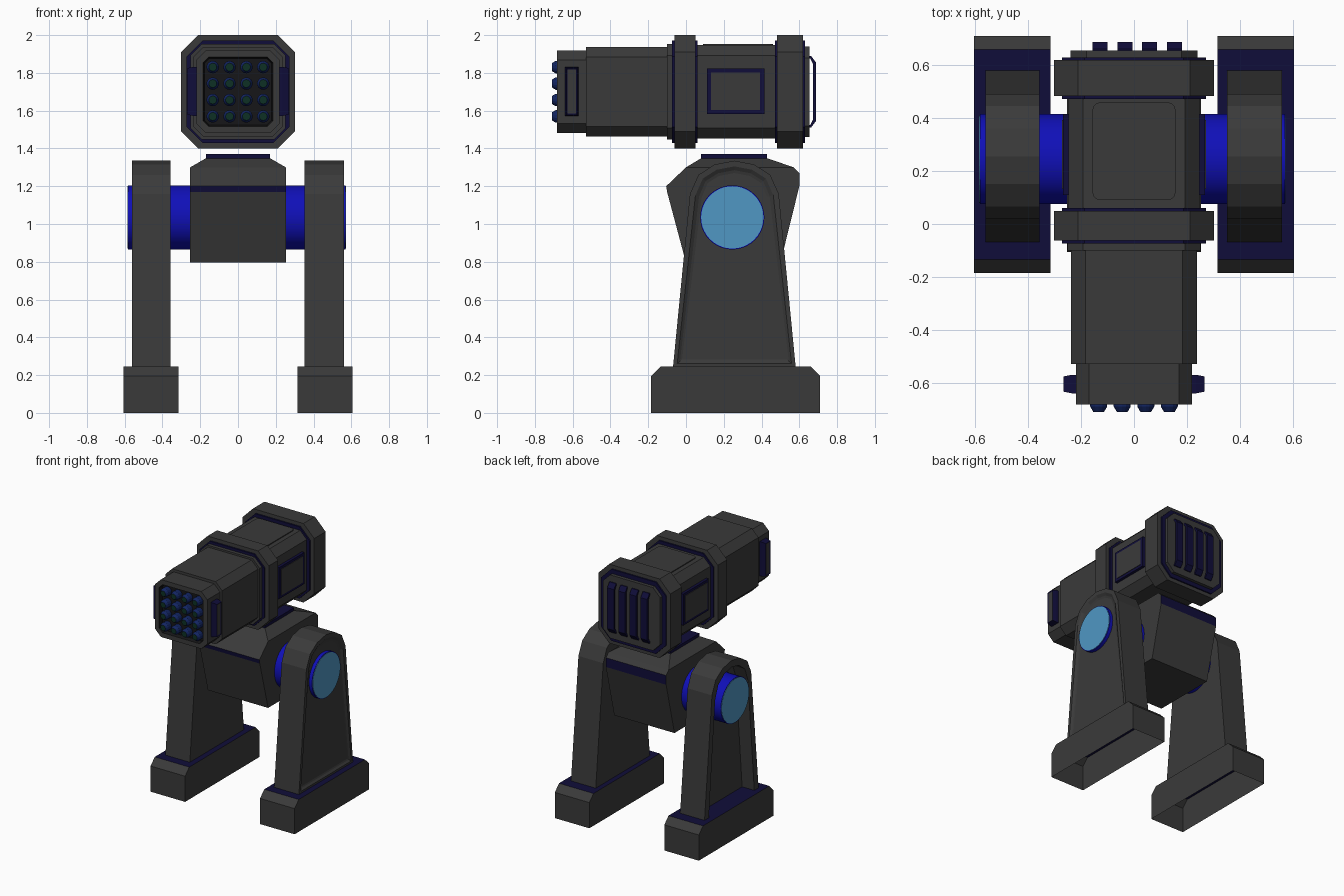
import bpy, bmesh, math
from mathutils import Matrix, Vector

cube = bpy.data.objects.get("Cube")
if cube:
    bpy.data.objects.remove(cube, do_unlink=True)


def material(name, r, g, b):
    m = bpy.data.materials.new(name)
    m.use_nodes = True
    m.diffuse_color = (r, g, b, 1)
    m.node_tree.nodes["Principled BSDF"].inputs["Base Color"].default_value = (r, g, b, 1)
    return m


GREY = material("dark grey", .042, .042, .042)
NAVY = material("navy trim", .005, .004, .042)
BLUE = material("axle blue", .005, .005, .48)
SKY = material("light blue", .08, .31, .55)
BLACK = material("launcher black", .008, .008, .009)
SHELL = material("rocket blue", .006, .018, .12)
TIP = material("rocket green", .004, .03, .018)


def finish(name, bm, mats):
    me = bpy.data.meshes.new(name)
    bm.to_mesh(me)
    bm.free()
    for m in mats:
        me.materials.append(m)
    ob = bpy.data.objects.new(name, me)
    bpy.context.collection.objects.link(ob)
    return ob


def prism_mesh(pts, lo, hi, axis):
    """Extrude a (y, z) profile along x, or an (x, z) profile along y."""
    bm = bmesh.new()
    place = (lambda p: (lo, p[0], p[1])) if axis == "x" else (lambda p: (p[0], lo, p[1]))
    face = bm.faces.new([bm.verts.new(place(p)) for p in pts])
    out = bmesh.ops.extrude_face_region(bm, geom=[face])
    step = Vector((hi - lo, 0, 0)) if axis == "x" else Vector((0, hi - lo, 0))
    bmesh.ops.translate(bm, vec=step, verts=[v for v in out["geom"] if isinstance(v, bmesh.types.BMVert)])
    bmesh.ops.recalc_face_normals(bm, faces=bm.faces)
    bm.normal_update()
    return bm


def prism(name, pts, lo, hi, axis, mat):
    return finish(name, prism_mesh(pts, lo, hi, axis), [mat])


def octagon(hx, hz, c, cx=0, cz=1.7):
    quarter = [(hx, hz - c), (hx - c, hz)]
    right = [(x, -z) for x, z in reversed(quarter)] + quarter
    return [(cx + x, cz + z) for x, z in right + [(-x, -z) for x, z in right]]


def rect(u0, u1, v0, v1):
    return [(u0, v0), (u1, v0), (u1, v1), (u0, v1)]


def facing(bm, direction):
    return [f for f in bm.faces if f.normal.dot(Vector(direction)) > .9]


def cylinder(bm, radius, tip_radius, length, centre, turn, segments):
    mat = Matrix.Translation(centre) @ turn
    bmesh.ops.create_cone(bm, cap_ends=True, segments=segments, radius1=radius,
                          radius2=tip_radius, depth=length, matrix=mat)


# Feet: hollow shells with a navy top
foot = [(-.185, 0), (-.185, .195), (-.135, .245), (.66, .245), (.71, .195), (.71, 0)]
for side, s in (("left", 1), ("right", -1)):
    bm = prism_mesh(foot, s * .315, s * .605, "x")
    for f in facing(bm, (0, 0, 1)):
        f.material_index = 1
    bmesh.ops.delete(bm, geom=facing(bm, (0, 0, -1)), context="FACES")
    finish(side + "_foot", bm, [GREY, NAVY])

# Left leg: solid with a shallow stepped panel on the outside
half = [(.325, .24), (.235, 1.16), (.19, 1.26), (.105, 1.315)]
arch = [(-y, z) for y, z in half] + [(0, 1.335)] + half[::-1]
leg = [(.256 + y, z) for y, z in arch]
bm = prism_mesh(leg, .352, .56, "x")
panel = facing(bm, (1, 0, 0))
bmesh.ops.inset_region(bm, faces=panel, thickness=.03, depth=0)
bmesh.ops.inset_region(bm, faces=panel, thickness=.02, depth=-.012)
bmesh.ops.inset_region(bm, faces=panel, thickness=.015, depth=-.004)
finish("left_leg", bm, [GREY])

# Right leg: inner slab with a deep open rim on the outside
inner = [(.256 + y * .84, z - (.05 if z > 1 else 0)) for y, z in arch]
prism("right_leg_slab", leg, -.46, -.357, "x", GREY)
prism("right_leg_rim", leg + inner[::-1], -.562, -.46, "x", GREY)

# Axles with light end discs
turn_x = Matrix.Rotation(math.pi / 2, 4, "Y")
for side, s, end in (("left", 1, .57), ("right", -1, .583)):
    bm = bmesh.new()
    cylinder(bm, .17, .17, end - .2, (s * (end + .2) / 2, .245, 1.035), turn_x, 40)
    axle = finish(side + "_axle", bm, [BLUE])
    for p in axle.data.polygons:
        p.use_smooth = len(p.vertices) == 4
    bm = bmesh.new()
    cylinder(bm, .165, .165, .004, (s * (end + .001), .245, 1.035), turn_x, 40)
    finish(side + "_axle_disc", bm, [SKY])

# Hull between the legs, with navy bands and a tapered top
hull = [(0, .795), (.5, .795), (.6, 1.2), (.6, 1.27), (.57, 1.3),
        (0, 1.3), (-.105, 1.2), (-.1, 1.17)]
bm = prism_mesh(hull, -.253, .253, "x")
for f in bm.faces:
    c = f.calc_center_median()
    if abs(c.x) < .1 and (1.17 < c.z < 1.19 or 1.22 < c.z < 1.24):
        f.material_index = 1
roof = facing(bm, (0, 0, 1))[0]
bmesh.ops.translate(bm, vec=(0, 0, 0), verts=roof.verts)
top = bmesh.ops.extrude_face_region(bm, geom=[roof])
for v in [g for g in top["geom"] if isinstance(g, bmesh.types.BMVert)]:
    v.co = (math.copysign(.17, v.co.x), .08 if v.co.y < .2 else .43, 1.348)
bmesh.ops.delete(bm, geom=[roof], context="FACES_ONLY")
finish("hull", bm, [GREY, NAVY])
prism("neck_plate", rect(-.17, .17, 1.34, 1.37), .08, .43, "y", NAVY)

# Head: housing, collars and rings along the barrel
for name, h, c, lo, hi, mat in (
        ("housing", .247, .055, -.06, .6, GREY),
        ("barrel", .238, .055, -.53, -.06, GREY),
        ("barrel_collar", .252, .06, -.1, -.06, GREY),
        ("front_ring_trim", .272, .085, -.073, .06, NAVY),
        ("front_ring", .302, .09, -.062, .05, GREY),
        ("rear_ring_trim", .272, .085, .472, .63, NAVY),
        ("rear_ring", .302, .09, .483, .62, GREY),
        ("back_plate", .24, .06, .6, .655, GREY)):
    prism(name, octagon(h, min(h, .3), c), lo, hi, "y", mat)

# Raised lid on the housing
bm = prism_mesh(rect(-.157, .157, 1.93, 1.954), .09, .46, "y")
upright = [e for e in bm.edges if abs(e.verts[0].co.z - e.verts[1].co.z) > .01]
bmesh.ops.bevel(bm, geom=upright, offset=.03, segments=3, affect="EDGES", profile=.5)
finish("housing_lid", bm, [GREY])

# Side hatches and nose grips, mirrored
for side, s in (("left", 1), ("right", -1)):
    prism(side + "_hatch_frame", rect(.11, .415, 1.583, 1.822), s * .23, s * .268, "x", NAVY)
    prism(side + "_hatch", rect(.132, .393, 1.603, 1.802), s * .25, s * .272, "x", GREY)
    bm = prism_mesh(rect(-.64, -.57, 1.572, 1.832), s * .21, s * .235, "x")
    outer = facing(bm, (s, 0, 0))
    ext = bmesh.ops.inset_region(bm, faces=outer, thickness=.009, depth=.032)
    for f in bm.faces:
        f.material_index = 1
    bmesh.ops.inset_region(bm, faces=outer, thickness=.01, depth=-.004)
    outer[0].material_index = 0
    finish(side + "_nose_grip", bm, [GREY, NAVY])

# Nose with a sunken black launcher face
bm = prism_mesh(octagon(.22, .218, .05), -.683, -.53, "y")
face = facing(bm, (0, -1, 0))
bmesh.ops.inset_region(bm, faces=face, thickness=.038, depth=0)
walls = bmesh.ops.inset_region(bm, faces=face, thickness=.008, depth=-.03)["faces"]
for f in face + walls:
    f.material_index = 1
finish("nose", bm, [GREY, BLACK])

# Grid of rockets
turn_y = Matrix.Rotation(math.pi / 2, 4, "X")
bm = bmesh.new()
for i in range(4):
    for j in range(4):
        x, z = (i - 1.5) * .089, 1.7 + (j - 1.5) * .087
        cylinder(bm, .033, .033, .045, (x, -.6675, z), turn_y, 14)
        cylinder(bm, .033, .021, .02, (x, -.7, z), turn_y, 14)
bm.normal_update()
for f in facing(bm, (0, -1, 0)):
    f.material_index = 1
finish("rockets", bm, [SHELL, TIP])

# Four upright handle bars on the back
outline = [(.64, -.19), (.662, -.19), (.688, -.155), (.688, .155), (.662, .19), (.64, .19)]
hole = [(.64, .175), (.658, .175), (.672, .148), (.672, -.148), (.658, -.175), (.64, -.175)]
bar = [(y, 1.7 + z) for y, z in outline + hole]
for i in range(4):
    x = -.156 + i * .0935
    prism("back_bar_%d" % (i + 1), bar, x, x + .056, "x", NAVY)
